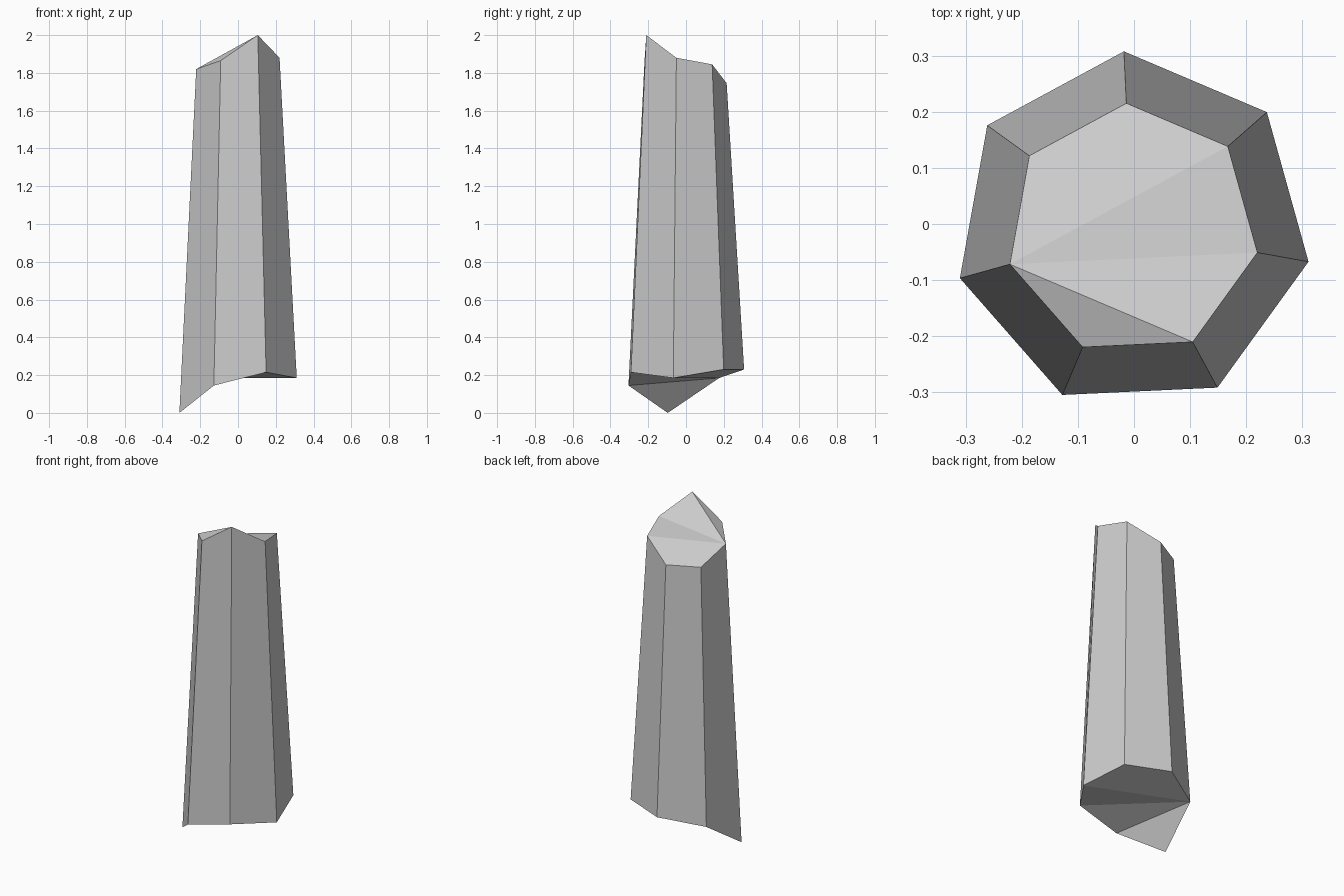
import bpy, bmesh, math

if "Cube" in bpy.data.objects:
    bpy.data.objects.remove(bpy.data.objects["Cube"])

SIDES = 7
CENTRE = (-0.003, -0.011)
START = math.radians(92.7)          # back corner, then clockwise seen from above

# Corner heights of the two obliquely cut ends
base_z = [0.23, 0.23, 0.185, 0.215, 0.145, 0.0, 0.185]
top_z = [1.745, 1.845, 1.88, 2.0, 1.865, 1.82, 1.74]


def ring(bm, radius, heights):
    """Regular polygon of corners, each at its own height."""
    verts = []
    for i, z in enumerate(heights):
        a = START - i * 2 * math.pi / SIDES
        verts.append(bm.verts.new((CENTRE[0] + radius * math.cos(a),
                                   CENTRE[1] + radius * math.sin(a), z)))
    return verts


def cap(bm, verts, hub):
    """Close a slightly bent end with a fan from one corner."""
    for k in range(1, SIDES - 1):
        bm.faces.new((verts[hub], verts[(hub + k) % SIDES],
                      verts[(hub + k + 1) % SIDES]))


bm = bmesh.new()
base = ring(bm, 0.319, base_z)
top = ring(bm, 0.2265, top_z)

# Tapered flat sides
for i in range(SIDES):
    j = (i + 1) % SIDES
    bm.faces.new((base[i], base[j], top[j], top[i]))

# Broken ends
cap(bm, top, 5)
cap(bm, base, 6)
bmesh.ops.recalc_face_normals(bm, faces=bm.faces)

mesh = bpy.data.meshes.new("stone_pillar")
bm.to_mesh(mesh)
bm.free()
bpy.context.collection.objects.link(bpy.data.objects.new("stone_pillar", mesh))
